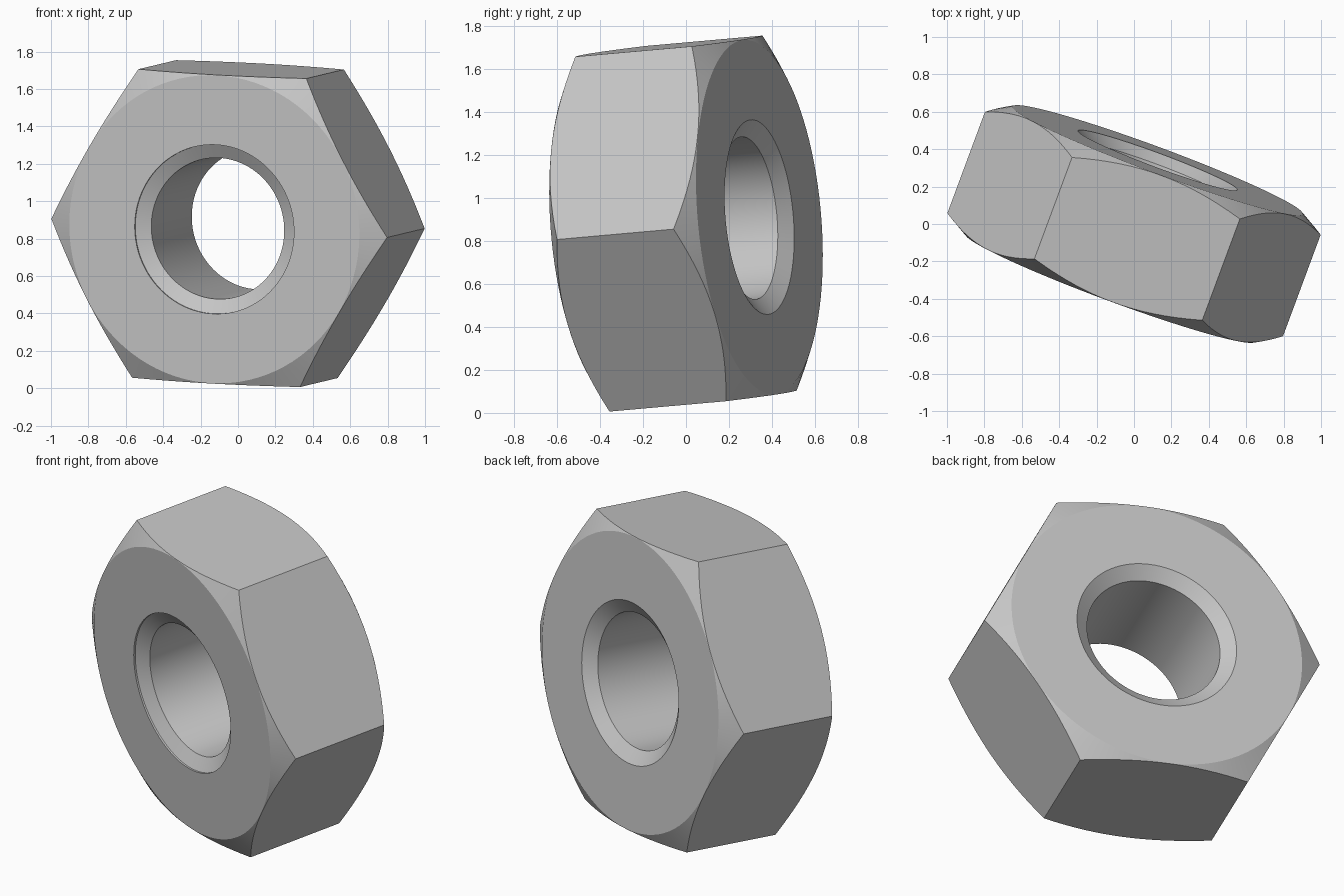
import bpy, bmesh, math
from mathutils import Matrix, Vector

cube = bpy.data.objects.get("Cube")
if cube:
    bpy.data.objects.remove(cube, do_unlink=True)

# One plain steel colour
steel = bpy.data.materials.new("steel_grey")
steel.use_nodes = True
colour = (0.56, 0.56, 0.56, 1)
steel.diffuse_color = colour
steel.node_tree.nodes["Principled BSDF"].inputs["Base Color"].default_value = colour

SEGMENTS = 96              # multiple of six, so corners land on vertices
CORNER = 0.957             # hexagon centre to corner
APOTHEM = CORNER * math.cos(math.pi / 6)
FACE = APOTHEM - 0.002     # round bearing face
HALF = 0.365               # half thickness
BORE, SINK = 0.379, 0.454  # hole and countersink radii
SINK_DEPTH, STEP = 0.053, 0.01
SLOPE = math.tan(math.pi / 6)


def section(angle):
    """Closed radius/height outline of the nut at one angle."""
    off_middle = angle % (math.pi / 3) - math.pi / 6
    side = APOTHEM / math.cos(off_middle)
    shoulder = HALF - (side - FACE) * SLOPE
    return [
        (BORE, SINK_DEPTH - HALF), (SINK, STEP - HALF), (SINK, -HALF),
        (FACE, -HALF), (side, -shoulder),
        (side, shoulder), (FACE, HALF),
        (SINK, HALF), (BORE, HALF - SINK_DEPTH),
    ]


# Sweep the outline around the axis
bm = bmesh.new()
columns = []
for i in range(SEGMENTS):
    a = math.tau * i / SEGMENTS
    columns.append([bm.verts.new((r * math.cos(a), r * math.sin(a), z))
                    for r, z in section(a)])
for i, col in enumerate(columns):
    nxt = columns[(i + 1) % SEGMENTS]
    for j in range(len(col)):
        k = (j + 1) % len(col)
        bm.faces.new((col[j], nxt[j], nxt[k], col[k]))
bmesh.ops.recalc_face_normals(bm, faces=bm.faces)

mesh = bpy.data.meshes.new("hex_nut")
bm.to_mesh(mesh)
bm.free()
mesh.materials.append(steel)
nut = bpy.data.objects.new("hex_nut", mesh)
bpy.context.collection.objects.link(nut)

# Tilt: hole axis, then one corner direction
axis = Vector((0.347, 0.935, 0.083)).normalized()
corner = Vector((0.895, -0.33, -0.05))
corner = (corner - axis * corner.dot(axis)).normalized()
turn = Matrix((corner, axis.cross(corner), axis)).transposed().to_4x4()
nut.matrix_world = Matrix.Translation((0, 0, 0.88)) @ turn

# Smooth round surfaces, crisp edges
bpy.ops.object.select_all(action='DESELECT')
nut.select_set(True)
bpy.context.view_layer.objects.active = nut
bpy.ops.object.shade_smooth_by_angle(angle=math.radians(20))
